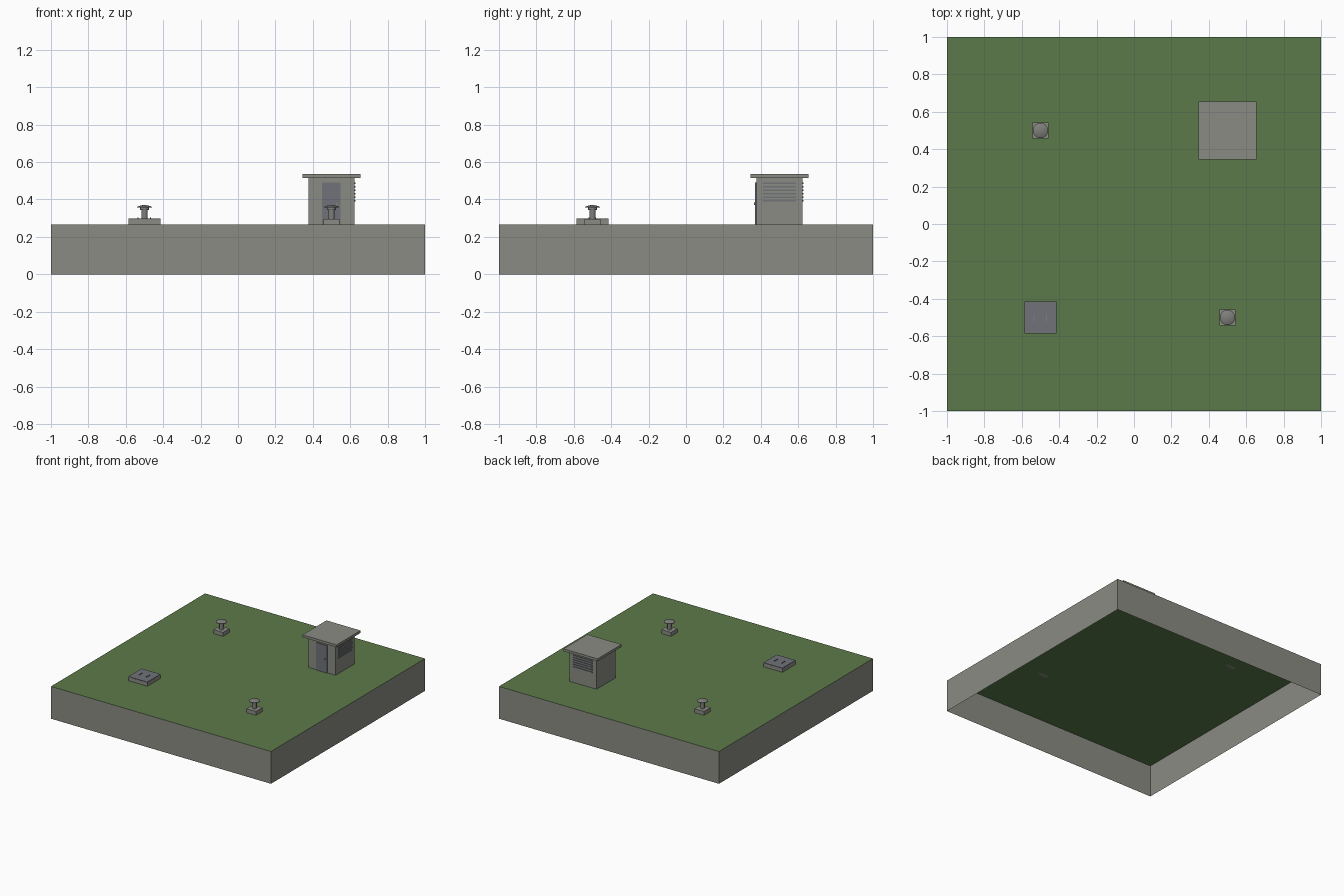
import bpy, bmesh, math

if "Cube" in bpy.data.objects:
    bpy.data.objects.remove(bpy.data.objects["Cube"])

def mat(name, r, g, b):
    m = bpy.data.materials.new(name)
    m.diffuse_color = (r, g, b, 1)
    m.use_nodes = True
    m.node_tree.nodes["Principled BSDF"].inputs["Base Color"].default_value = m.diffuse_color
    return m

CONCRETE = mat("concrete", 0.26, 0.26, 0.23)
GRASS = mat("grass", 0.107, 0.195, 0.068)
STEEL = mat("blue_grey_steel", 0.16, 0.17, 0.195)
PIPE = mat("pipe_grey", 0.21, 0.21, 0.205)
G = 0.265  # ground level

def finish(name, bm, *mats):
    me = bpy.data.meshes.new(name)
    bm.to_mesh(me)
    bm.free()
    for m in mats:
        me.materials.append(m)
    ob = bpy.data.objects.new(name, me)
    bpy.context.collection.objects.link(ob)
    return ob

def box(name, lo, hi, *mats):
    bm = bmesh.new()
    bmesh.ops.create_cube(bm, size=1)
    for v in bm.verts:
        v.co = [(a + b) / 2 + c * (b - a) for a, b, c in zip(lo, hi, v.co)]
    return finish(name, bm, *mats)

def pad(name, x, y, half, z0, z1, m):
    return box(name, (x - half, y - half, z0), (x + half, y + half, z1), m)

def lathe(name, x, y, profile, m, seg=20):
    bm = bmesh.new()
    vs = [bm.verts.new((r, 0, z)) for r, z in profile]
    es = [bm.edges.new(p) for p in zip(vs, vs[1:])]
    bmesh.ops.spin(bm, geom=vs + es, cent=(0, 0, 0), axis=(0, 0, 1),
                   angle=math.tau, steps=seg)
    bmesh.ops.remove_doubles(bm, verts=bm.verts, dist=0.0002)
    bmesh.ops.recalc_face_normals(bm, faces=bm.faces)
    ob = finish(name, bm, m)
    ob.location = (x, y, 0)
    bpy.context.view_layer.objects.active = ob
    ob.select_set(True)
    bpy.ops.object.shade_smooth_by_angle(angle=math.radians(35))
    ob.select_set(False)
    return ob

# Hollow tank: concrete walls, grass roof, open underneath
bm = bmesh.new()
bmesh.ops.create_cube(bm, size=2)
for v in bm.verts:
    v.co.z = G if v.co.z > 0 else 0
bmesh.ops.delete(bm, geom=[f for f in bm.faces if f.normal.z < -0.5], context='FACES_ONLY')
for f in bm.faces:
    f.material_index = 1 if f.normal.z > 0.5 else 0
finish("buried_tank", bm, CONCRETE, GRASS)

# Kiosk: body, roof slab, door and handle
pad("kiosk_body", 0.5, 0.5, 0.124, G, 0.515, CONCRETE)
pad("kiosk_roof", 0.5, 0.5, 0.155, 0.515, 0.535, CONCRETE)
box("kiosk_door", (0.449, 0.37, G), (0.549, 0.377, 0.49), STEEL)
box("door_handle", (0.525, 0.364, 0.37), (0.533, 0.371, 0.385), PIPE)

# Louvre slats on the right and back of the kiosk
for i in range(6):
    z = 0.39 + i * 0.0185
    box("right_louvre_slat", (0.622, 0.412, z), (0.629, 0.588, z + 0.008), STEEL)
    box("back_louvre_slat", (0.412, 0.622, z), (0.588, 0.629, z + 0.008), STEEL)

# Access hatch: kerb, lid and two handles
pad("hatch_kerb", -0.5, -0.5, 0.086, G, 0.293, CONCRETE)
pad("hatch_lid", -0.5, -0.5, 0.0855, 0.293, 0.299, STEEL)
for x in (-0.534, -0.468):
    box("hatch_handle", (x - 0.002, -0.52, 0.299), (x + 0.002, -0.48, 0.304), PIPE)

# Mushroom air vents on square plinths
for x, y in ((-0.5, 0.5), (0.5, -0.5)):
    pad("vent_plinth", x, y, 0.043, G, 0.297, CONCRETE)
    lathe("vent_pipe", x, y, [(0, 0.295), (0.017, 0.295), (0.017, 0.343), (0.025, 0.345),
                              (0.025, 0.357), (0, 0.357)], PIPE)
    lathe("vent_cap", x, y, [(0, 0.356), (0.041, 0.356), (0.041, 0.36), (0.031, 0.365),
                             (0.016, 0.369), (0, 0.37)], PIPE)
